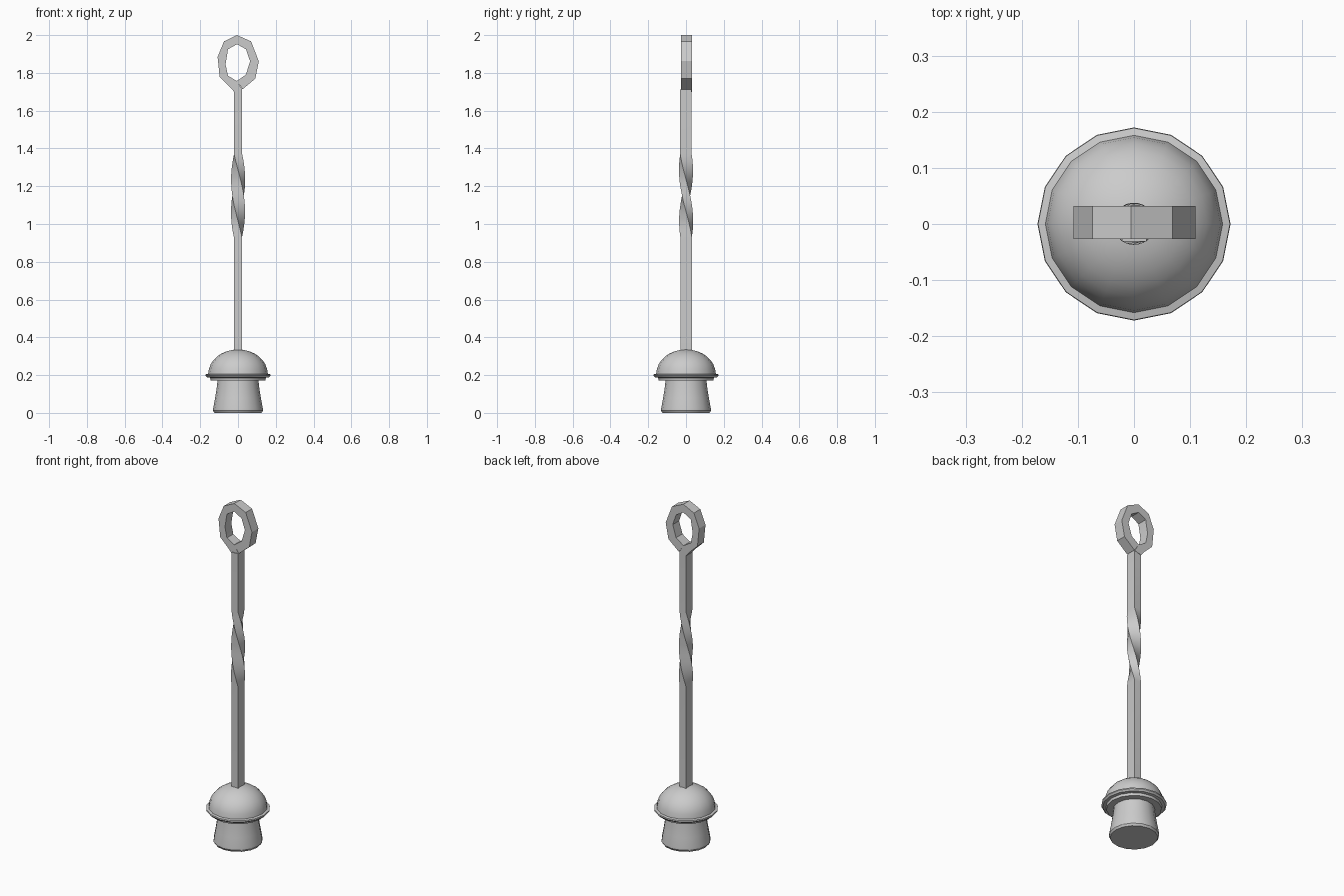
import bpy, bmesh
from math import sin, cos, pi

if "Cube" in bpy.data.objects:
    bpy.data.objects.remove(bpy.data.objects["Cube"])


def make_object(name, bm, smooth=30):
    bmesh.ops.recalc_face_normals(bm, faces=bm.faces)
    mesh = bpy.data.meshes.new(name)
    bm.to_mesh(mesh)
    bm.free()
    ob = bpy.data.objects.new(name, mesh)
    bpy.context.collection.objects.link(ob)
    bpy.ops.object.select_all(action='DESELECT')
    bpy.context.view_layer.objects.active = ob
    ob.select_set(True)
    bpy.ops.object.shade_smooth_by_angle(angle=smooth * pi / 180)
    return ob


def loft(name, sections, smooth=30):
    """Skin a list of equally sized closed rings and cap both ends."""
    bm = bmesh.new()
    rings = [[bm.verts.new(p) for p in s] for s in sections]
    n = len(rings[0])
    for a, b in zip(rings, rings[1:]):
        for i in range(n):
            j = (i + 1) % n
            bm.faces.new((a[i], a[j], b[j], b[i]))
    bm.faces.new(rings[0])
    bm.faces.new(rings[-1])
    return make_object(name, bm, smooth)


def lathe(name, profile, sides=16):
    return loft(name, [[(r * cos(2 * pi * i / sides), r * sin(2 * pi * i / sides), z)
                        for i in range(sides)] for r, z in profile])


# Flared foot
lathe("foot", [(.125, 0), (.132, .012), (.131, .025), (.121, .08),
               (.113, .13), (.108, .175)])

# Stepped collar with the dome above it
collar = [(.10, .172), (.145, .172), (.148, .186), (.164, .188), (.172, .197),
          (.171, .204), (.158, .207)]
dome = [(.157 * cos(t * pi / 16), .207 + .129 * sin(t * pi / 16)) for t in range(1, 8)]
lathe("collar_and_dome", collar + dome + [(.004, .336)])

# Flat bar with a half-turn twist in the middle
corners = [(-.021, -.031), (.022, -.031), (.022, .03), (-.021, .03)]


def bar_section(z, angle):
    c, s = cos(angle), sin(angle)
    return [(x * c - y * s, x * s + y * c, z) for x, y in corners]


TWIST_LOW, TWIST_HIGH, STEPS = .93, 1.37, 12
sections = [bar_section(.31, pi)]
for k in range(STEPS + 1):
    f = k / STEPS
    sections.append(bar_section(TWIST_LOW + f * (TWIST_HIGH - TWIST_LOW), pi * (1 - f)))
sections.append(bar_section(1.712, 0))
loft("twisted_bar", sections, 25)

# Bent eye: outer and inner edge points (x, z) along the loop
eye = [((-.021, 1.70), (.022, 1.712)),
       ((-.042, 1.725), (-.006, 1.757)),
       ((-.097, 1.778), (-.053, 1.785)),
       ((-.108, 1.885), (-.066, 1.845)),
       ((-.074, 1.967), (-.053, 1.925)),
       ((-.005, 2.0), (-.005, 1.952)),
       ((.069, 1.967), (.042, 1.925)),
       ((.110, 1.862), (.064, 1.862)),
       ((.092, 1.770), (.042, 1.791)),
       ((.024, 1.713), (-.006, 1.757))]
loft("eye_loop", [[(o[0], -.027, o[1]), (i[0], -.027, i[1]),
                   (i[0], .032, i[1]), (o[0], .032, o[1])] for o, i in eye], 25)
